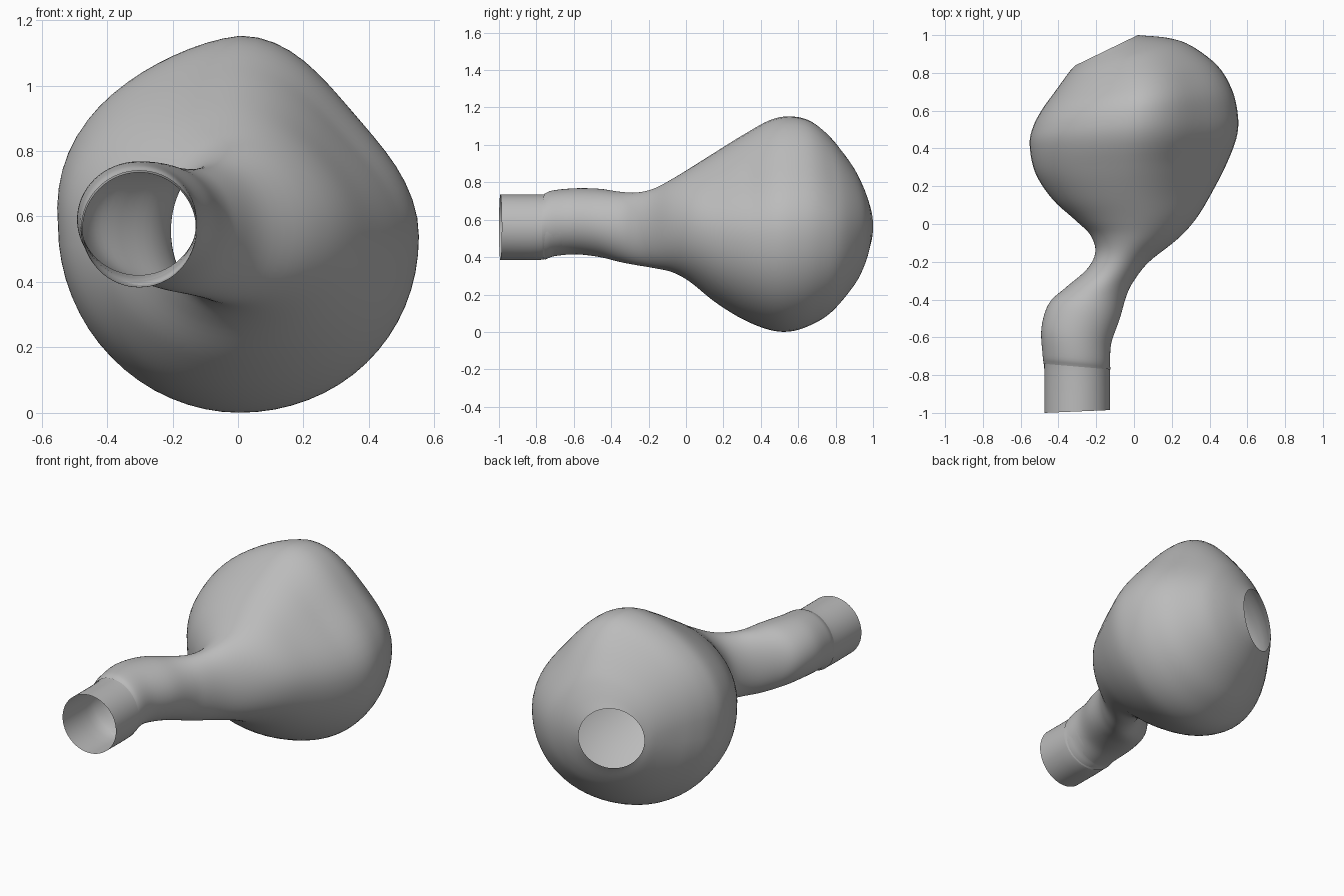
import bpy, bmesh, math
from mathutils import Vector

if "Cube" in bpy.data.objects:
    bpy.data.objects.remove(bpy.data.objects["Cube"])

SIDES = 64
STEPS = 5

grey = bpy.data.materials.new("plain grey")
grey.use_nodes = True
colour = (0.5, 0.5, 0.5, 1)
grey.diffuse_color = colour
grey.node_tree.nodes["Principled BSDF"].inputs["Base Color"].default_value = colour


def spline(rows, steps):
    """Smooth the list of sections with a Catmull-Rom curve."""
    rows = [Vector(r) for r in rows]
    ends = [2 * rows[0] - rows[1]] + rows + [2 * rows[-1] - rows[-2]]
    result = []
    for a, b, c, d in zip(ends, ends[1:], ends[2:], ends[3:]):
        for i in range(steps):
            t = i / steps
            result.append(b + (c - a) * t / 2
                          + (2 * a - 5 * b + 4 * c - d) * t ** 2 / 2
                          + (3 * b - a - 3 * c + d) * t ** 3 / 2)
    return result + [rows[-1]]


def section_ring(row):
    """Upright oval through a right and a left point, between two heights."""
    xr, yr, xl, yl, low, high = row
    middle = Vector((xr + xl, yr + yl, low + high)) / 2
    across = Vector((xl - xr, yl - yr, 0)) / 2
    up = Vector((0, 0, (high - low) / 2))
    bulge = min(max((up.z - 0.2) / 0.3, 0), 1)
    points = []
    for i in range(SIDES):
        angle = math.tau * i / SIDES
        c, s = math.cos(angle), math.sin(angle)
        size, drop = 1, 0
        # large sections: left flank slopes and sags, right shoulder is full
        if c > 0:
            drop = 0.035 * bulge * c * c
            if s > 0:
                size -= 0.11 * bulge * math.sin(2 * angle) ** 2
        elif s > 0:
            size -= bulge * (0.01 * math.sin(2 * angle) ** 2 + 0.025 * math.sin(4 * angle))
        points.append(middle + (across * c + up * s) * size - Vector((0, 0, drop)))
    return points


def loft(name, rows, steps):
    bm = bmesh.new()
    rings = [[bm.verts.new(p) for p in section_ring(r)] for r in spline(rows, steps)]
    for near, far in zip(rings, rings[1:]):
        for i in range(SIDES):
            j = (i + 1) % SIDES
            bm.faces.new((near[i], far[i], far[j], near[j]))
    bmesh.ops.recalc_face_normals(bm, faces=bm.faces)
    # open shell: make sure the faces look outwards
    if bm.calc_volume(signed=True) < 0:
        bmesh.ops.reverse_faces(bm, faces=bm.faces)
    for f in bm.faces:
        f.smooth = True
    mesh = bpy.data.meshes.new(name)
    bm.to_mesh(mesh)
    bm.free()
    mesh.materials.append(grey)
    obj = bpy.data.objects.new(name, mesh)
    bpy.context.collection.objects.link(obj)
    return obj


# Open pipe at the front, its inner end tucked inside the neck
loft("inlet_pipe", [
    (-.475, -1, -.128, -.985, .385, .735),
    (-.475, -.78, -.128, -.78, .385, .735),
    (-.477, -.69, -.129, -.71, .408, .742),
    (-.482, -.59, -.125, -.64, .421, .755),
], 3)

# Bent neck swelling into a bulb, open at the back
# (right x, right y, left x, left y, bottom z, top z)
loft("bulb_with_neck", [
    (-.478, -.74, -.125, -.77, .386, .74),
    (-.484, -.69, -.126, -.73, .404, .757),
    (-.49, -.55, -.12, -.63, .415, .768),
    (-.45, -.42, -.075, -.5, .4, .765),
    (-.36, -.335, -.04, -.38, .375, .75),
    (-.25, -.24, 0, -.3, .358, .745),
    (-.205, -.15, .08, -.2, .342, .765),
    (-.23, -.06, .23, -.08, .318, .82),
    (-.31, .02, .33, .03, .265, .878),
    (-.43, .13, .42, .18, .16, .96),
    (-.52, .27, .5, .34, .067, 1.053),
    (-.55, .42, .548, .48, .01, 1.133),
    (-.53, .52, .547, .6, .003, 1.152),
    (-.482, .61, .515, .72, .036, 1.127),
    (-.425, .69, .44, .84, .1, 1.045),
    (-.367, .772, .3, .945, .215, .92),
    (-.337, .812, .18, .985, .295, .835),
    (-.31, .84, .02, 1, .385, .745),
], STEPS)
